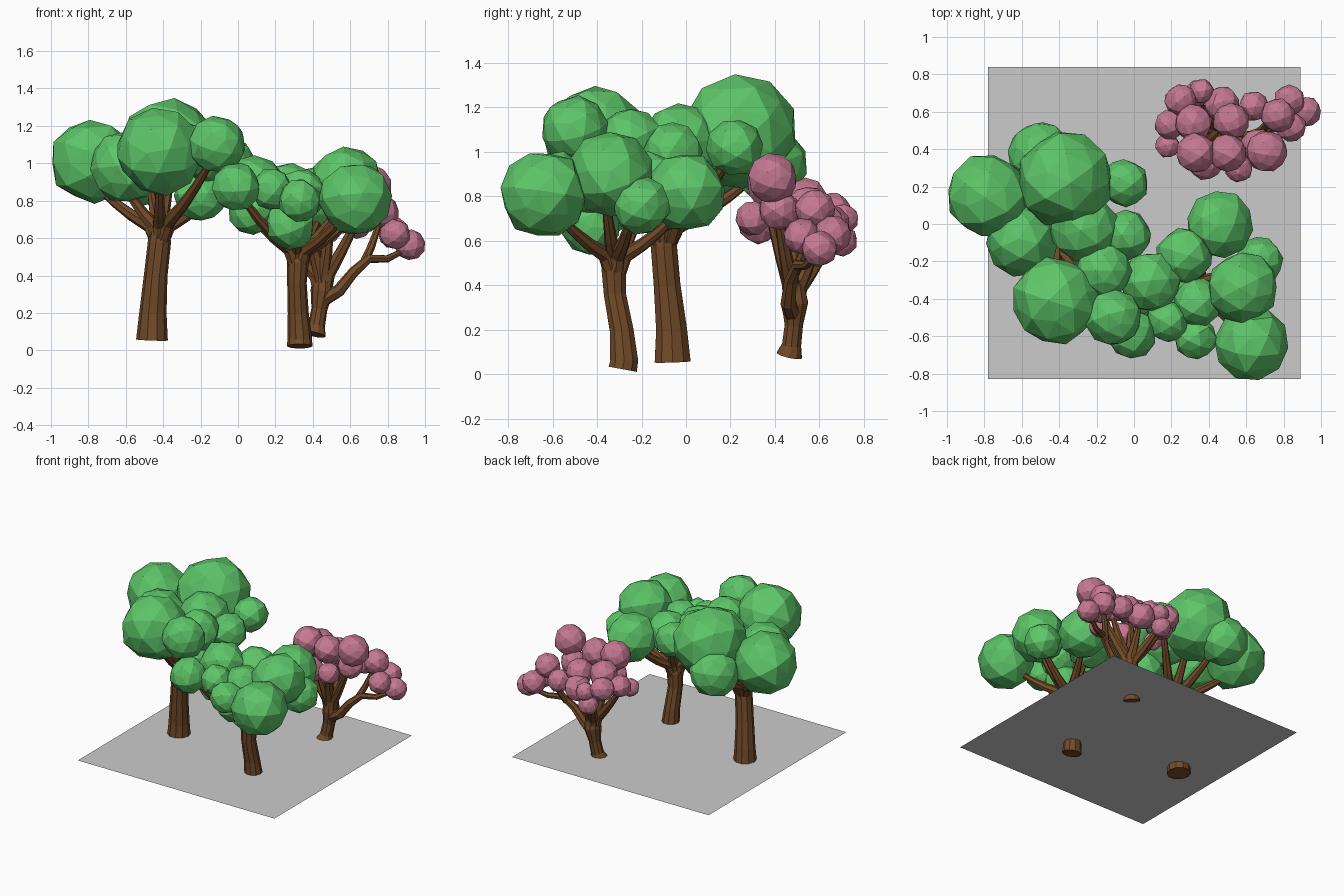
import bpy, bmesh, random, math
from mathutils import Vector, Euler, Matrix

random.seed(4)

def material(name, col):
    m = bpy.data.materials.new(name)
    m.diffuse_color = (*col, 1)
    return m

GREEN = material("green_leaves", (0.11, 0.56, 0.14))
PINK = material("pink_blossom", (0.56, 0.19, 0.29))
BARK = material("bark", (0.17, 0.07, 0.022))

def finish(bm, name, mat=None):
    me = bpy.data.meshes.new(name)
    bmesh.ops.recalc_face_normals(bm, faces=bm.faces)
    bm.to_mesh(me)
    bm.free()
    ob = bpy.data.objects.new(name, me)
    bpy.context.collection.objects.link(ob)
    if mat:
        me.materials.append(mat)
    return ob

def foliage(name, balls, mat):
    """Faceted leaf clumps given as (x, y, z, radius)."""
    bm = bmesh.new()
    for x, y, z, r in balls:
        rot = Euler([random.uniform(0, 6.28) for _ in range(3)]).to_matrix().to_4x4()
        vs = bmesh.ops.create_icosphere(bm, subdivisions=2, radius=r * 1.04)["verts"]
        for v in vs:
            # flatten the five-way corners so that broad facets appear
            v.co *= (0.93 if len(v.link_edges) == 5 else 1) * random.uniform(0.97, 1.02)
        bmesh.ops.transform(bm, matrix=Matrix.Translation((x, y, z)) @ rot, verts=vs)
    return finish(bm, name, mat)

def limb(bm, pts, n=9):
    """Tapered tube through points (x, y, z, radius)."""
    ps = [Vector(p[:3]) for p in pts]
    ref = Vector((1, 0, 0))
    rings = []
    for i, p in enumerate(ps):
        t = (ps[min(i + 1, len(ps) - 1)] - ps[max(i - 1, 0)]).normalized()
        u = (ref - t * ref.dot(t)).normalized()
        w = t.cross(u)
        ref = u
        rings.append([bm.verts.new(p + pts[i][3] * (u * math.cos(a) + w * math.sin(a)))
                      for a in (2 * math.pi * k / n for k in range(n))])
    for a, b in zip(rings, rings[1:]):
        for k in range(n):
            bm.faces.new((a[k], a[(k + 1) % n], b[(k + 1) % n], b[k]))
    bm.faces.new(rings[0][::-1])
    bm.faces.new(rings[-1])

def wood(name, trunk, fork, tips, r0, sag):
    """Trunk plus branches that bow outward from the fork to each tip."""
    bm = bmesh.new()
    limb(bm, trunk, 10)
    f = Vector(fork)
    for tip in tips:
        d = Vector(tip) - f
        pts = [(*(f - Vector((0, 0, 0.09))), r0)]
        for s in (0.15, 0.45, 0.72, 1.0):
            q = f + Vector((d.x * s, d.y * s, d.z * (s - sag * s * (1 - s))))
            pts.append((*q, r0 * (1 - 0.55 * s)))
        limb(bm, pts, 7)
    return finish(bm, name, BARK)

# Ground sheet
bm = bmesh.new()
bm.faces.new([bm.verts.new((x, y, 0.105)) for x, y in
              ((-0.78, -0.83), (0.89, -0.83), (0.89, 0.84), (-0.78, 0.84))])
finish(bm, "ground_sheet")

# Tall green tree
foliage("tall_tree_leaves", [
    (-0.78, 0.15, 1.01, 0.22), (-0.37, 0.24, 1.09, 0.255), (-0.50, 0.37, 0.95, 0.175),
    (-0.05, 0.22, 1.02, 0.125), (-0.60, -0.09, 0.98, 0.19), (-0.27, -0.02, 1.03, 0.185),
    (-0.04, -0.06, 1.00, 0.13), (-0.42, -0.41, 1.065, 0.23), (-0.11, -0.50, 1.10, 0.15),
    (-0.16, -0.25, 1.05, 0.145), (-0.20, -0.14, 0.83, 0.14)], GREEN)
wood("tall_tree_wood",
     [(-0.46, -0.06, 0.055, 0.085), (-0.455, -0.065, 0.2, 0.073), (-0.44, -0.085, 0.4, 0.063),
      (-0.42, -0.1, 0.58, 0.062), (-0.415, -0.1, 0.66, 0.05)],
     (-0.42, -0.1, 0.64),
     [(-0.75, 0.12, 0.87), (-0.62, -0.1, 0.9), (-0.42, -0.36, 0.9), (-0.15, -0.45, 1.0),
      (-0.10, -0.07, 0.86), (-0.47, 0.3, 0.88), (-0.1, 0.2, 0.97), (-0.36, 0.15, 0.95)],
     0.042, 0.35)

# Leaning green tree
foliage("leaning_tree_leaves", [
    (0.09, -0.31, 0.88, 0.16), (-0.01, -0.59, 0.875, 0.128), (0.27, -0.17, 0.85, 0.15),
    (0.46, 0.0, 0.82, 0.175), (0.18, -0.52, 0.86, 0.11), (0.34, -0.42, 0.84, 0.13),
    (0.33, -0.61, 0.80, 0.112), (0.58, -0.34, 0.90, 0.187), (0.67, -0.20, 0.76, 0.128),
    (0.63, -0.64, 0.81, 0.193), (0.28, -0.43, 0.67, 0.13), (0.07, -0.37, 0.74, 0.12)], GREEN)
wood("leaning_tree_wood",
     [(0.33, -0.285, 0.022, 0.068), (0.33, -0.278, 0.06, 0.066), (0.322, -0.29, 0.2, 0.056),
      (0.315, -0.32, 0.36, 0.052), (0.32, -0.325, 0.47, 0.058), (0.325, -0.32, 0.53, 0.04)],
     (0.32, -0.32, 0.51),
     [(0.04, -0.36, 0.76), (0.02, -0.55, 0.82), (0.44, -0.04, 0.72), (0.62, -0.24, 0.72),
      (0.57, -0.58, 0.72), (0.55, -0.36, 0.78), (0.28, -0.2, 0.75), (0.3, -0.5, 0.68)],
     0.04, 0.4)

# Pink blossom tree
foliage("blossom_tree_flowers", [
    (0.25, 0.66, 0.73, 0.085), (0.34, 0.70, 0.60, 0.07), (0.19, 0.53, 0.72, 0.078),
    (0.18, 0.42, 0.67, 0.065), (0.32, 0.54, 0.78, 0.1), (0.47, 0.64, 0.67, 0.095),
    (0.52, 0.55, 0.75, 0.095), (0.33, 0.38, 0.86, 0.105), (0.50, 0.38, 0.84, 0.1),
    (0.56, 0.30, 0.70, 0.075), (0.71, 0.39, 0.88, 0.11), (0.64, 0.63, 0.68, 0.08),
    (0.77, 0.58, 0.74, 0.09), (0.83, 0.66, 0.63, 0.083), (0.84, 0.52, 0.62, 0.08),
    (0.92, 0.60, 0.565, 0.08), (0.38, 0.33, 0.68, 0.095), (0.66, 0.42, 0.74, 0.09),
    (0.36, 0.71, 0.70, 0.065)], PINK)
wood("blossom_tree_wood",
     [(0.41, 0.465, 0.085, 0.06), (0.42, 0.475, 0.13, 0.045), (0.435, 0.485, 0.22, 0.043),
      (0.45, 0.49, 0.32, 0.062), (0.455, 0.485, 0.42, 0.045)],
     (0.45, 0.485, 0.36),
     [(0.22, 0.5, 0.65), (0.36, 0.4, 0.78), (0.5, 0.37, 0.76), (0.46, 0.6, 0.62),
      (0.34, 0.65, 0.6), (0.66, 0.41, 0.75)],
     0.042, 0.2)

# Long low side branch of the blossom tree
bm = bmesh.new()
limb(bm, [(0.45, 0.48, 0.27, 0.042), (0.54, 0.46, 0.32, 0.035), (0.62, 0.47, 0.42, 0.029),
          (0.70, 0.50, 0.49, 0.025), (0.80, 0.54, 0.49, 0.02), (0.88, 0.58, 0.53, 0.015)], 7)
limb(bm, [(0.67, 0.49, 0.46, 0.025), (0.71, 0.53, 0.55, 0.022), (0.76, 0.57, 0.69, 0.016)], 7)
finish(bm, "blossom_side_branch", BARK)
